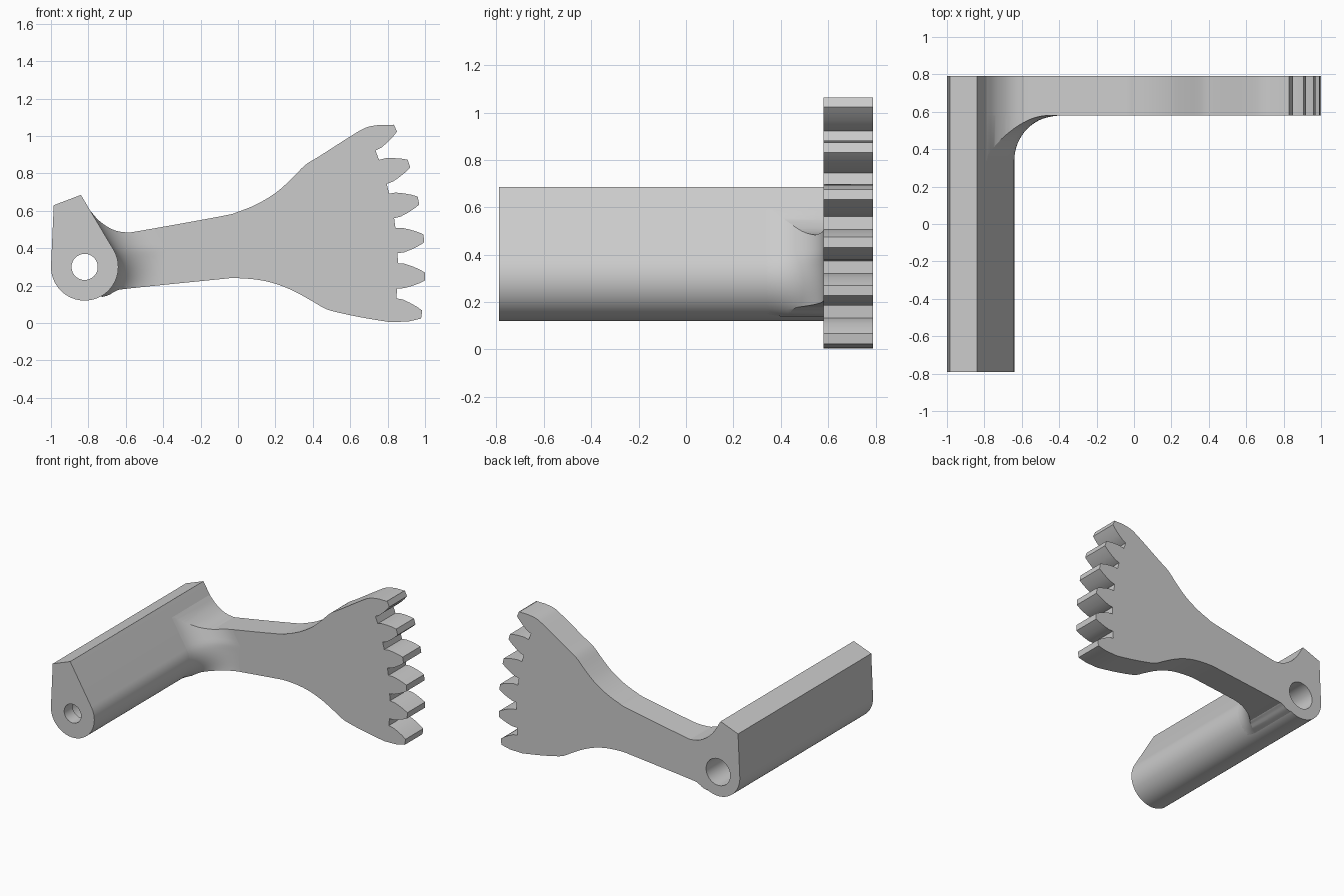
import bpy, bmesh, math
from mathutils import Vector

cube = bpy.data.objects.get("Cube")
if cube:
    bpy.data.objects.remove(cube, do_unlink=True)

gray = bpy.data.materials.new("light_gray")
gray.use_nodes = True
gray.diffuse_color = (0.6, 0.6, 0.6, 1)
gray.node_tree.nodes["Principled BSDF"].inputs["Base Color"].default_value = (0.6, 0.6, 0.6, 1)

CX, CZ, R = -0.82, 0.30, 0.18      # pivot axis and boss radius
FRONT, BACK, PLATE = -0.79, 0.79, 0.58
FILLET = 0.24


def loft(name, rings):
    """Closed solid through matching rings of points."""
    bm = bmesh.new()
    rows = [[bm.verts.new(p) for p in ring] for ring in rings]
    n = len(rows[0])
    for a, b in zip(rows, rows[1:]):
        for i in range(n):
            j = (i + 1) % n
            bm.faces.new((a[i], a[j], b[j], b[i]))
    bm.faces.new(rows[0])
    bm.faces.new(rows[-1])
    bmesh.ops.recalc_face_normals(bm, faces=bm.faces)
    mesh = bpy.data.meshes.new(name)
    bm.to_mesh(mesh)
    bm.free()
    mesh.materials.append(gray)
    obj = bpy.data.objects.new(name, mesh)
    bpy.context.collection.objects.link(obj)
    return obj


def prism(name, outline, y0, y1):
    return loft(name, [[(x, y, z) for x, z in outline] for y in (y0, y1)])


def select(obj):
    bpy.ops.object.select_all(action='DESELECT')
    obj.select_set(True)
    bpy.context.view_layer.objects.active = obj


def boolean(obj, cutter, operation):
    cutter.hide_render = True
    mod = obj.modifiers.new("cut", 'BOOLEAN')
    mod.object, mod.operation, mod.solver = cutter, operation, 'EXACT'
    select(obj)
    bpy.ops.object.modifier_apply(modifier=mod.name)
    bpy.data.objects.remove(cutter, do_unlink=True)


def smooth(obj):
    select(obj)
    bpy.ops.object.shade_smooth_by_angle(angle=math.radians(25))


def spline(points, steps=4):
    """Catmull-Rom curve through the points."""
    p = [Vector(q) for q in points]
    p = [2 * p[0] - p[1]] + p + [2 * p[-1] - p[-2]]
    out = []
    for a, b, c, d in zip(p, p[1:], p[2:], p[3:]):
        for k in range(steps):
            t = k / steps
            out.append(0.5 * (2 * b + (c - a) * t + (2 * a - 5 * b + 4 * c - d) * t * t
                              + (3 * b - a - 3 * c + d) * t ** 3))
    return [tuple(v) for v in out + [p[-2]]]


def polar(radius, degrees):
    a = math.radians(degrees)
    return (CX + radius * math.cos(a), CZ + radius * math.sin(a))


# Long pivot bar: round underside, slanted flank, ridge on top
ridge = (-0.84, 0.685)
TANGENT = 30.8
arc = [polar(R, 180 + (180 + TANGENT) * i / 40) for i in range(41)]
bar = prism("pivot_bar", arc + [ridge, (-0.985, 0.63)], FRONT, BACK)

# Bore with a narrower mouth at the front end
bore = [(-1.0, 0.07), (-0.69, 0.07), (-0.69, 0.1), (1.0, 0.1)]
cutter = loft("bore_cutter", [[(x, y, z) for x, z in (polar(r, i * 7.5) for i in range(48))]
                              for y, r in bore])
boolean(bar, cutter, 'DIFFERENCE')
smooth(bar)

# Sector arm outline: upper edge, gear teeth, lower edge
upper = spline([(-0.79, 0.60), (-0.74, 0.545), (-0.67, 0.5), (-0.6, 0.485), (-0.53, 0.492),
                (-0.08, 0.573), (0.0, 0.595), (0.1, 0.635), (0.2, 0.695), (0.28, 0.765),
                (0.36, 0.845), (0.44, 0.895), (0.62, 1.01), (0.69, 1.047), (0.76, 1.06)])
lower = spline([(0.81, 0.005), (0.66, 0.03), (0.52, 0.06), (0.46, 0.08), (0.4, 0.115),
                (0.3, 0.17), (0.2, 0.21), (0.1, 0.232), (-0.02, 0.24), (-0.12, 0.232),
                (-0.58, 0.185), (-0.65, 0.172), (-0.69, 0.15), (-0.73, 0.138)])
flank = [(1.675, 2.3), (1.71, 2.2), (1.75, 1.75), (1.79, 1.2), (1.82, 0.68)]
teeth = []
for i in range(6):
    mid = 24.1 - 6.43 * i
    if i > 0:
        teeth += [polar(r, mid + w) for r, w in flank]
    else:
        teeth += [(0.83, 1.06), polar(1.82, mid + 0.68)]
    if i < 5:
        teeth += [polar(r, mid - w) for r, w in reversed(flank)]
    else:
        teeth += [polar(1.82, mid - 0.68), (0.91, 0.008)]
outline = upper + teeth + lower + [(-0.705, 0.25), (-0.705, 0.32)]
arm = prism("toothed_arm", outline, PLATE, BACK)
smooth(arm)


# Concave fillet blending the bar's flank into the arm, trimmed to the arm's outline
def fillet_ring(z):
    s = (z - CZ) / R
    limit = math.sin(math.radians(TANGENT))
    s_n = min(s, limit)
    x = CX + R * math.sqrt(1 - s_n * s_n)
    if s > limit:
        x -= (s - limit) * R * math.tan(math.radians(TANGENT))
    width = FILLET / max(math.sqrt(1 - s_n * s_n), 0.65)
    ring = [(x - 0.012, PLATE + 0.02, z), (x - 0.012, PLATE - FILLET, z)]
    for i in range(17):
        a = math.pi / 2 * i / 16
        ring.append((x + width * (1 - math.cos(a)), PLATE - FILLET * (1 - math.sin(a)), z))
    return ring + [(x + width, PLATE + 0.02, z)]


fillet = loft("corner_fillet", [fillet_ring(0.13 + 0.5 * i / 24) for i in range(25)])
boolean(fillet, prism("fillet_trim", outline, 0.2, 0.7), 'INTERSECT')
smooth(fillet)
